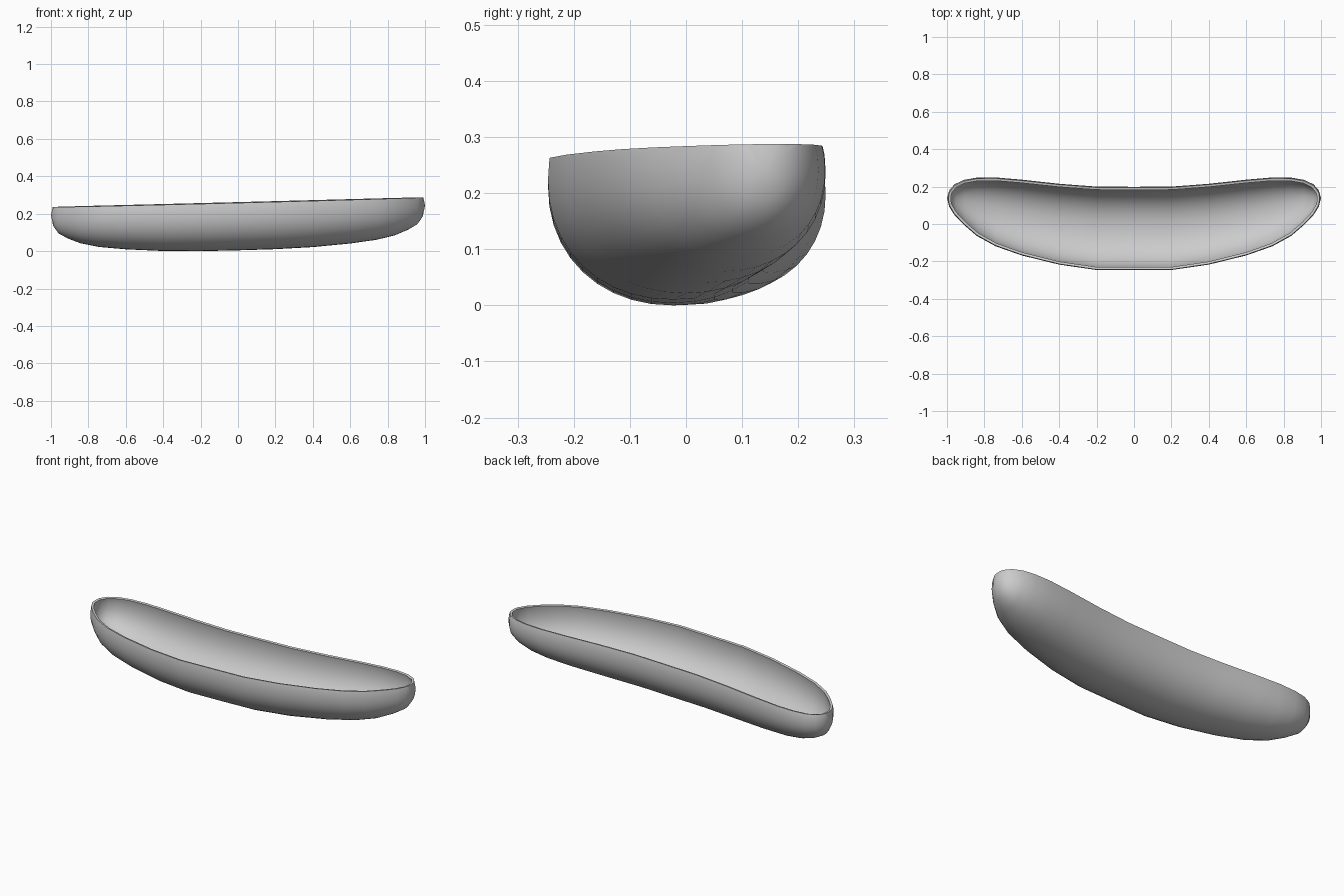
import bpy, bmesh, math
from mathutils import Vector

if "Cube" in bpy.data.objects:
    bpy.data.objects.remove(bpy.data.objects["Cube"])

# right half of the plan outline: x, back edge y, front edge y, depth below widest line
HALF = [(0.20, 0.200, -0.246, 0.213), (0.40, 0.215, -0.217, 0.207), (0.60, 0.237, -0.168, 0.193),
        (0.74, 0.249, -0.119, 0.177), (0.84, 0.248, -0.064, 0.155), (0.91, 0.236, -0.004, 0.127),
        (0.96, 0.212, 0.048, 0.098), (0.988, 0.180, 0.092, 0.058)]
STATIONS = [(-x, b, f, d) for x, b, f, d in reversed(HALF)] + [(0, 0.199, -0.246, 0.214)] + HALF
N = 40
SLOPE = 0.026
TIP_Y = 0.138


def mid_z(x):
    return 0.221 + SLOPE * x


def spow(v, p):
    return math.copysign(abs(v) ** p, v)


# closed bent pod made of rounded sections
bm = bmesh.new()
rings = []
for x, b, f, d in STATIONS:
    ring = []
    for i in range(N):
        a = 2 * math.pi * i / N
        y = (b + f) / 2 + (b - f) / 2 * spow(math.cos(a), 0.94)
        ring.append(bm.verts.new((x, y, mid_z(x) + d * spow(math.sin(a), 0.94))))
    rings.append(ring)
for r, s in zip(rings, rings[1:]):
    for i in range(N):
        j = (i + 1) % N
        bm.faces.new((r[i], s[i], s[j], r[j]))
for ring, x in ((rings[0], -1), (rings[-1], 1)):
    tip = bm.verts.new((x, TIP_Y, mid_z(x)))
    for i in range(N):
        bm.faces.new((ring[i], ring[(i + 1) % N], tip))
bmesh.ops.recalc_face_normals(bm, faces=bm.faces[:])

# slice the top off along the sloping rim
bmesh.ops.bisect_plane(bm, geom=bm.verts[:] + bm.edges[:] + bm.faces[:],
                       plane_co=Vector((0, 0, 0.263)), plane_no=Vector((-SLOPE, -0.01, 1)),
                       clear_outer=True)
low = min(v.co.z for v in bm.verts)
for v in bm.verts:
    v.co.z -= low
mesh = bpy.data.meshes.new("curved_dish")
bm.to_mesh(mesh)
bm.free()
dish = bpy.data.objects.new("curved_dish", mesh)
bpy.context.collection.objects.link(dish)

# thin wall
wall = dish.modifiers.new("wall", 'SOLIDIFY')
wall.thickness = 0.013
wall.offset = -1
bpy.context.view_layer.objects.active = dish
dish.select_set(True)
bpy.ops.object.modifier_apply(modifier="wall")
bpy.ops.object.shade_smooth_by_angle(angle=math.radians(40))
